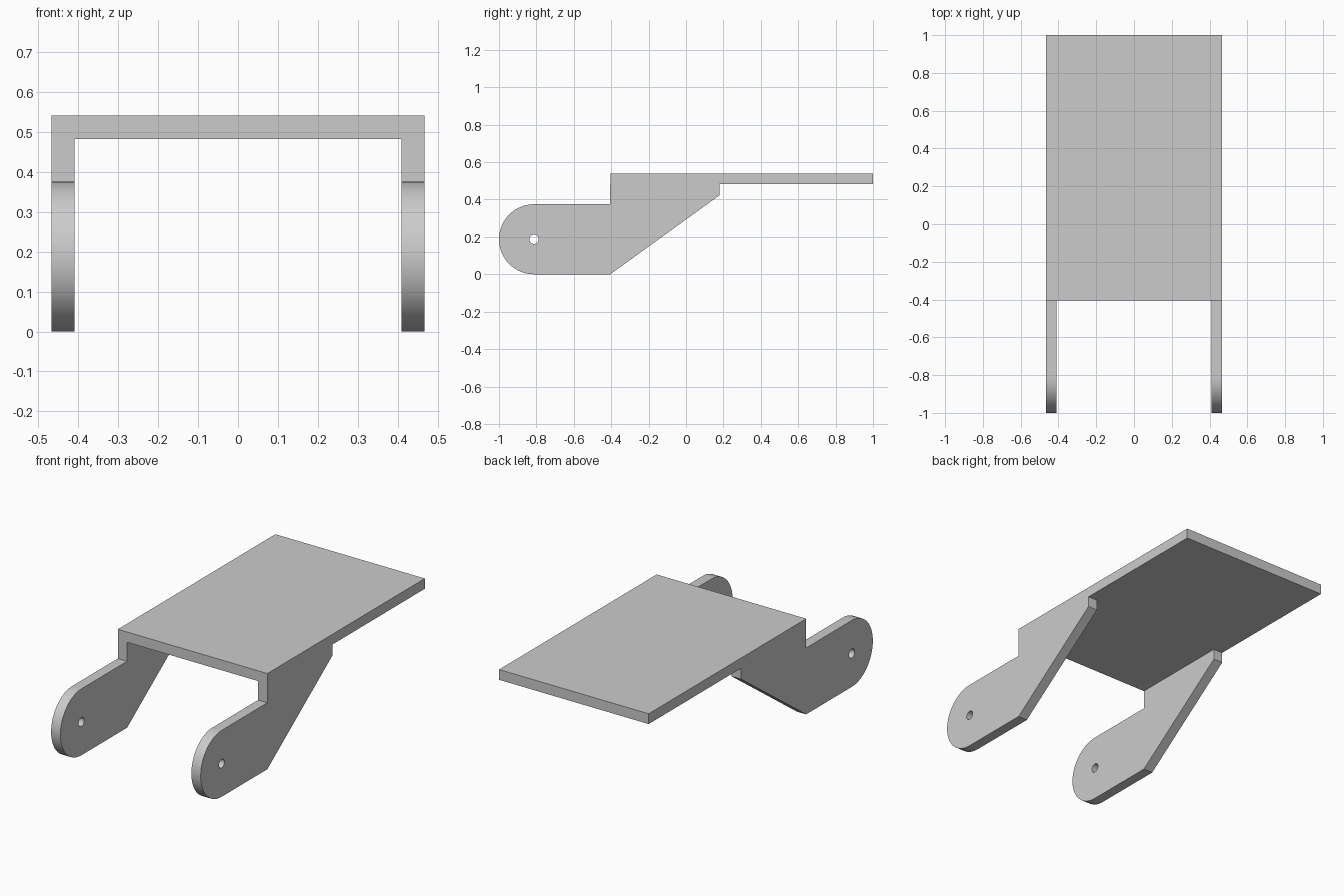
import bpy, bmesh, math
from mathutils import Matrix

cube = bpy.data.objects.get("Cube")
if cube:
    bpy.data.objects.remove(cube, do_unlink=True)

# Single flat grey
grey = bpy.data.materials.new("light grey")
grey.use_nodes = True
colour = (0.6, 0.6, 0.6, 1)
grey.diffuse_color = colour
grey.node_tree.nodes["Principled BSDF"].inputs["Base Color"].default_value = colour

HALF_W, THICK = 0.467, 0.058
TOP, UNDER = 0.54, 0.482
STEP_Y = -0.405                 # front edge of the plate
R = 0.1875                      # radius of the rounded arm end
PIVOT = (-1 + R, R)


def arc(centre, radius, start, end, steps):
    angles = [math.radians(start + (end - start) * i / steps) for i in range(steps + 1)]
    return [(centre[0] + radius * math.cos(a), centre[1] + radius * math.sin(a)) for a in angles]


def add_object(name, bm):
    mesh = bpy.data.meshes.new(name)
    bm.to_mesh(mesh)
    bm.free()
    mesh.materials.append(grey)
    obj = bpy.data.objects.new(name, mesh)
    bpy.context.collection.objects.link(obj)
    bpy.ops.object.select_all(action='DESELECT')
    obj.select_set(True)
    bpy.context.view_layer.objects.active = obj
    bpy.ops.object.shade_smooth_by_angle(angle=math.radians(30))
    return obj


def extruded_profile(name, loops, x, thickness):
    """Extrude closed (y, z) loops along x; inner loops become holes."""
    curve = bpy.data.curves.new(name + "_profile", 'CURVE')
    curve.dimensions = '2D'
    curve.fill_mode = 'BOTH'
    curve.extrude = thickness / 2
    for points in loops:
        spline = curve.splines.new('POLY')
        spline.points.add(len(points) - 1)
        for p, (y, z) in zip(spline.points, points):
            p.co = (y, z, 0, 1)
        spline.use_cyclic_u = True
    temp = bpy.data.objects.new(name + "_profile", curve)
    bpy.context.collection.objects.link(temp)
    bpy.context.view_layer.update()
    mesh = bpy.data.meshes.new_from_object(temp.evaluated_get(bpy.context.evaluated_depsgraph_get()))
    bpy.data.objects.remove(temp, do_unlink=True)
    bm = bmesh.new()
    bm.from_mesh(mesh)
    bpy.data.meshes.remove(mesh)
    bmesh.ops.remove_doubles(bm, verts=bm.verts, dist=1e-5)
    # Stand the profile up: local x, y, z become y, z, x
    turn = Matrix(((0, 0, 1, x), (1, 0, 0, 0), (0, 1, 0, 0), (0, 0, 0, 1)))
    bmesh.ops.transform(bm, matrix=turn, verts=bm.verts)
    bmesh.ops.recalc_face_normals(bm, faces=bm.faces)
    return add_object(name, bm)


# Flat top plate
bm = bmesh.new()
bmesh.ops.create_cube(bm, size=1)
bmesh.ops.scale(bm, vec=(2 * HALF_W, 1 - STEP_Y, TOP - UNDER), verts=bm.verts)
bmesh.ops.translate(bm, vec=(0, (1 + STEP_Y) / 2, (TOP + UNDER) / 2), verts=bm.verts)
add_object("top_plate", bm)

# Side arms with rounded ends and pivot holes
outline = arc(PIVOT, R, 90, 270, 32)
outline += [(STEP_Y, 0), (0.178, 0.422), (0.178, UNDER), (STEP_Y, UNDER), (STEP_Y, 2 * R)]
hole = arc(PIVOT, 0.025, 0, 345, 23)
for side, sign in (("left", 1), ("right", -1)):
    extruded_profile(side + "_arm", [outline, hole], sign * (HALF_W - THICK / 2), THICK)
